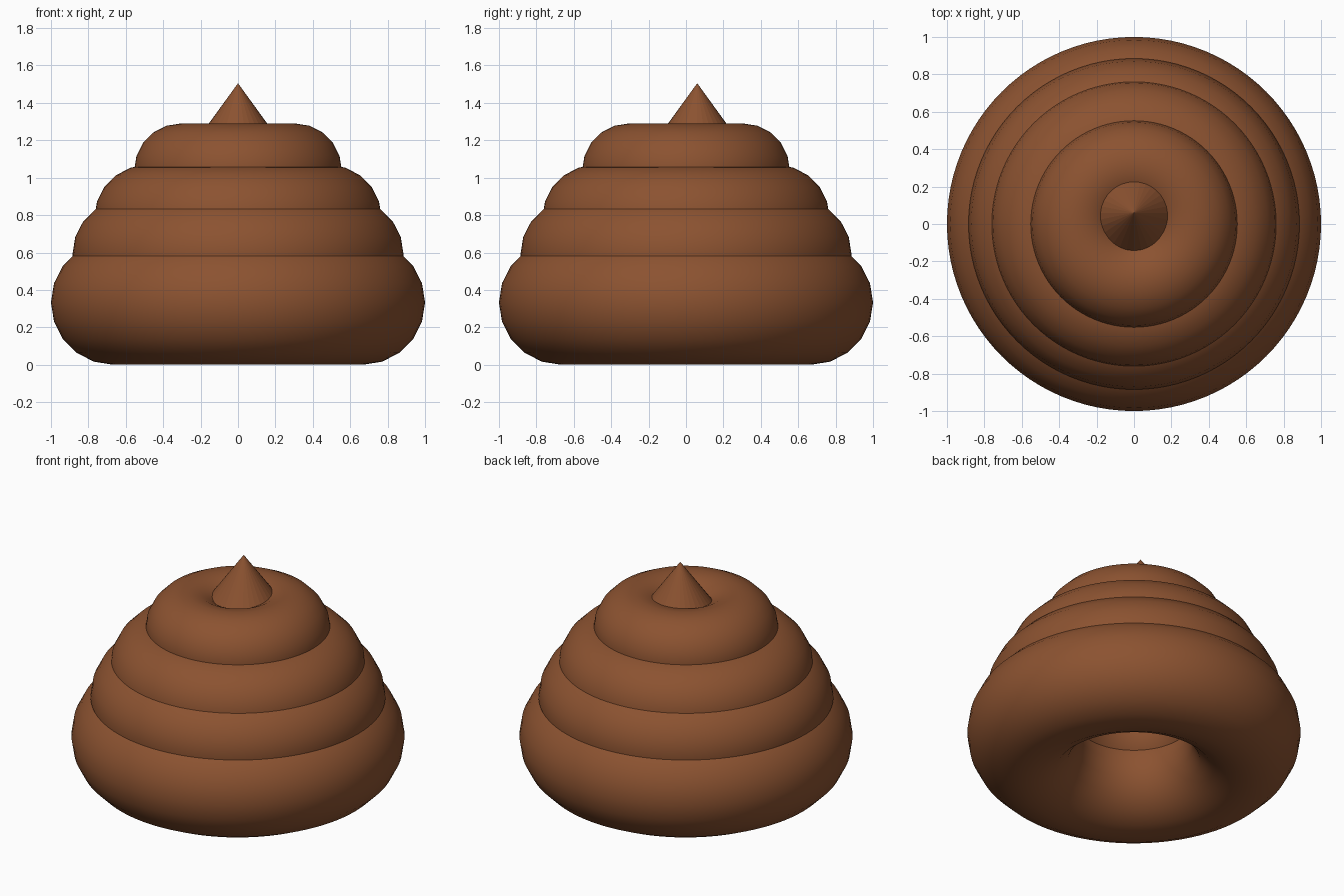
import bpy
import math

if "Cube" in bpy.data.objects:
    bpy.data.objects.remove(bpy.data.objects["Cube"])

brown = bpy.data.materials.new("brown")
brown.diffuse_color = (0.26, 0.085, 0.03, 1.0)
brown.use_nodes = True
brown.node_tree.nodes["Principled BSDF"].inputs["Base Color"].default_value = brown.diffuse_color


def finish(obj, name, angle):
    obj.name = name
    obj.data.materials.append(brown)
    bpy.ops.object.shade_smooth_by_angle(angle=math.radians(angle))


# Stacked rolls: name, ring radius, tube radius, centre height
rolls = [
    ("bottom_roll", 0.667, 0.333, 0.333),
    ("lower_roll", 0.585, 0.30, 0.59),
    ("upper_roll", 0.485, 0.283, 0.785),
    ("top_roll", 0.305, 0.25, 1.04),
]
for name, ring, tube, height in rolls:
    bpy.ops.mesh.primitive_torus_add(
        major_radius=ring, minor_radius=tube,
        major_segments=96, minor_segments=20, location=(0, 0, height))
    finish(bpy.context.object, name, 40)

# Pointed tip, set slightly towards the back
tip_top, tip_base = 1.505, 1.16
bpy.ops.mesh.primitive_cone_add(
    vertices=32, radius1=0.25, radius2=0, depth=tip_top - tip_base,
    location=(0, 0.06, (tip_top + tip_base) / 2))
finish(bpy.context.object, "tip", 5)
